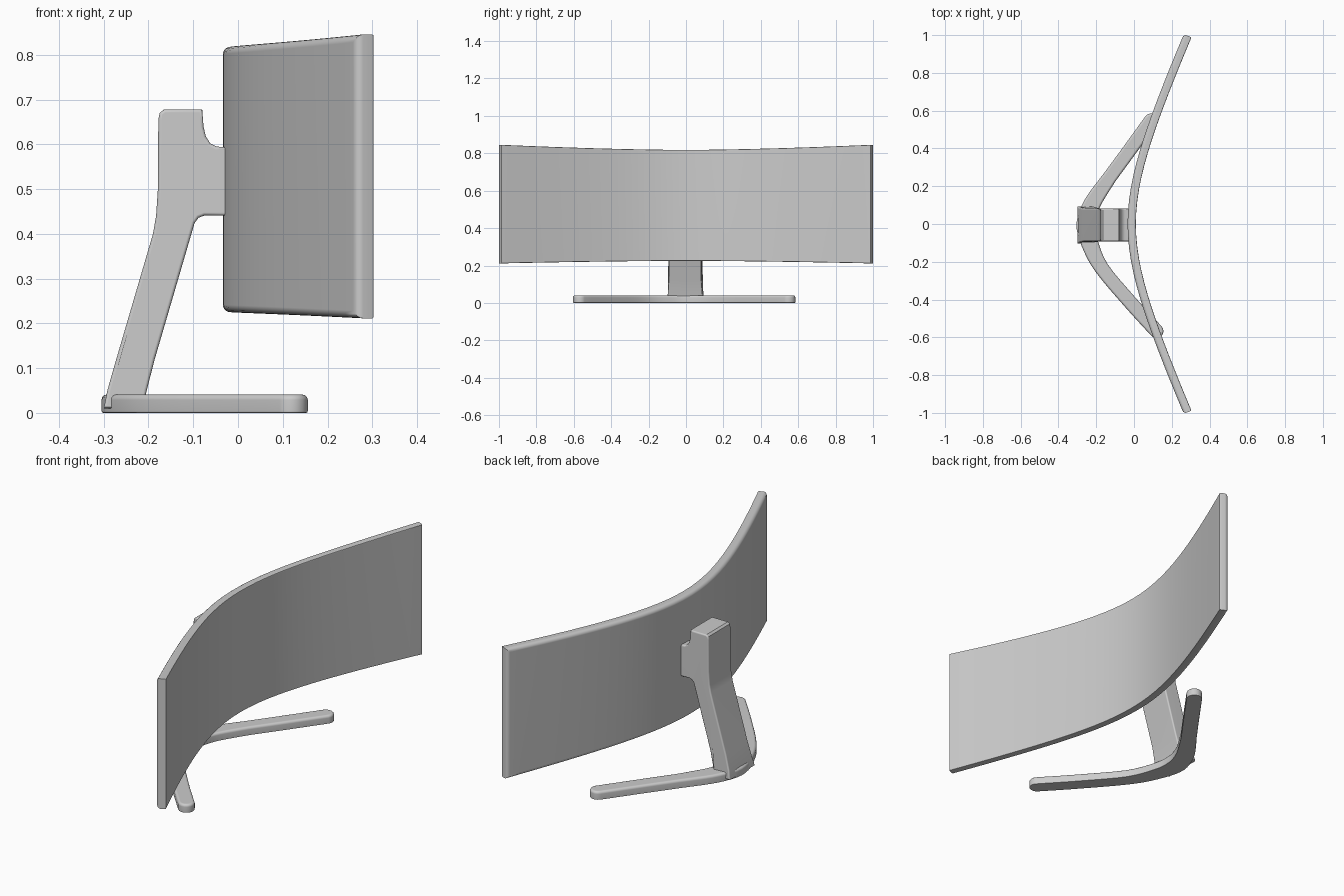
import bpy, bmesh, math
from mathutils import Vector

cube = bpy.data.objects.get("Cube")
if cube:
    bpy.data.objects.remove(cube, do_unlink=True)

grey = bpy.data.materials.new("light_grey")
grey.use_nodes = True
colour = (0.6, 0.6, 0.6, 1.0)
grey.diffuse_color = colour
grey.node_tree.nodes["Principled BSDF"].inputs["Base Color"].default_value = colour


def finish(bm, name):
    """Turn a bmesh into a shaded, coloured object."""
    bmesh.ops.recalc_face_normals(bm, faces=bm.faces[:])
    mesh = bpy.data.meshes.new(name)
    bm.to_mesh(mesh)
    bm.free()
    mesh.materials.append(grey)
    ob = bpy.data.objects.new(name, mesh)
    bpy.context.collection.objects.link(ob)
    bpy.ops.object.select_all(action='DESELECT')
    ob.select_set(True)
    bpy.context.view_layer.objects.active = ob
    bpy.ops.object.shade_smooth_by_angle(angle=math.radians(35))
    mod = ob.modifiers.new("even_normals", 'WEIGHTED_NORMAL')
    mod.keep_sharp = True
    return ob


def bevel_rim(bm, verts, width, segments):
    """Round the outline of the faces made only of the given vertices."""
    group = set(verts)
    caps = {f for f in bm.faces if all(v in group for v in f.verts)}
    rim = [e for e in bm.edges if sum(f in caps for f in e.link_faces) == 1]
    bmesh.ops.bevel(bm, geom=rim, offset=width, offset_type='OFFSET', segments=segments,
                    profile=0.5, affect='EDGES', clamp_overlap=True)


def prism(ring_a, ring_b):
    """Closed solid between two matching outlines."""
    bm = bmesh.new()
    a = [bm.verts.new(p) for p in ring_a]
    b = [bm.verts.new(p) for p in ring_b]
    bm.faces.new(a)
    bm.faces.new(b)
    n = len(a)
    for i in range(n):
        j = (i + 1) % n
        bm.faces.new((a[i], a[j], b[j], b[i]))
    bmesh.ops.recalc_face_normals(bm, faces=bm.faces[:])
    return bm, a, b


# Curved screen, facing +x, with softly rounded back edges
def build_screen():
    bm = bmesh.new()
    steps, half, thick = 32, 0.988, 0.044
    front, back = [], []
    for i in range(steps + 1):
        y = half * (2 * i / steps - 1)
        root = math.sqrt(y * y + 0.2025)
        x = 0.01 + 0.463 * (root - 0.45)
        slope = 0.463 * y / root
        normal = Vector((-1, slope)).normalized() * thick
        flare = abs(y) ** 1.6
        top, bottom = 0.818 + 0.028 * flare, 0.225 - 0.014 * flare
        front.append([bm.verts.new((x, y, z)) for z in (bottom, top)])
        back.append([bm.verts.new((x + normal.x, y + normal.y, z)) for z in (bottom, top)])
    for i in range(steps):
        f, g, b, c = front[i], front[i + 1], back[i], back[i + 1]
        bm.faces.new((f[0], g[0], g[1], f[1]))
        bm.faces.new((b[0], b[1], c[1], c[0]))
        bm.faces.new((f[1], g[1], c[1], b[1]))
        bm.faces.new((f[0], b[0], c[0], g[0]))
    for i in (0, steps):
        bm.faces.new((front[i][0], front[i][1], back[i][1], back[i][0]))
    bmesh.ops.recalc_face_normals(bm, faces=bm.faces[:])
    bevel_rim(bm, [v for pair in back for v in pair], 0.017, 4)
    bevel_rim(bm, [v for pair in front for v in pair], 0.005, 2)
    finish(bm, "curved_screen")


# Leaning post with the neck that holds the screen
def build_post():
    profile = [(-0.300, 0.010), (-0.292, 0.050), (-0.272, 0.120), (-0.190, 0.400),
               (-0.183, 0.440), (-0.179, 0.500), (-0.178, 0.655), (-0.175, 0.670),
               (-0.165, 0.678), (-0.080, 0.678), (-0.077, 0.640), (-0.072, 0.618),
               (-0.062, 0.602), (-0.048, 0.595), (-0.020, 0.593), (-0.020, 0.441),
               (-0.075, 0.441), (-0.088, 0.436), (-0.097, 0.424), (-0.186, 0.120),
               (-0.204, 0.050), (-0.212, 0.010)]

    def side(sign):
        ring = []
        for x, z in profile:
            half = 0.100 if z < 0.03 else 0.092 if z < 0.06 else 0.087
            ring.append((x, -0.005 + sign * half, z))
        return ring

    bm, a, b = prism(side(-1), side(1))
    bevel_rim(bm, a, 0.007, 3)
    bevel_rim(bm, b, 0.007, 3)
    finish(bm, "stand_post")


# Swept two-legged base with round tips
def build_base():
    path = [(0.090, 0.548), (-0.035, 0.375), (-0.155, 0.210), (-0.225, 0.100),
            (-0.254, 0.000), (-0.235, -0.100), (-0.170, -0.235), (-0.015, -0.420),
            (0.119, -0.567)]
    pts = [Vector(p) for p in path]
    pts = [2 * pts[0] - pts[1]] + pts + [2 * pts[-1] - pts[-2]]
    line = []
    for i in range(1, len(pts) - 2):
        p0, p1, p2, p3 = pts[i - 1:i + 3]
        for k in range(4):
            t = k / 4
            line.append(0.5 * (2 * p1 + (p2 - p0) * t + (2 * p0 - 5 * p1 + 4 * p2 - p3) * t * t
                               + (3 * p1 - p0 - 3 * p2 + p3) * t ** 3))
    line.append(pts[-2])
    n = len(line)
    one, two = [], []
    for i, p in enumerate(line):
        d = (line[min(i + 1, n - 1)] - line[max(i - 1, 0)]).normalized()
        side = Vector((-d.y, d.x))
        w = 0.037 + 0.014 * max(0, 1 - abs(p.y) / 0.25)
        one.append(p + side * w)
        two.append(p - side * w)

    def tip(centre, start):
        """Half circle that runs clockwise from the start point."""
        arm = start - centre
        out = []
        for k in range(1, 8):
            c, s = math.cos(-math.pi * k / 8), math.sin(-math.pi * k / 8)
            out.append(centre + Vector((arm.x * c - arm.y * s, arm.x * s + arm.y * c)))
        return out

    outline = one + tip(line[-1], one[-1]) + two[::-1] + tip(line[0], two[0])
    bm, low, high = prism([(p.x, p.y, 0.0) for p in outline],
                          [(p.x, p.y, 0.041) for p in outline])
    bevel_rim(bm, high, 0.012, 3)
    bevel_rim(bm, low, 0.004, 2)
    finish(bm, "stand_base")


build_screen()
build_post()
build_base()
